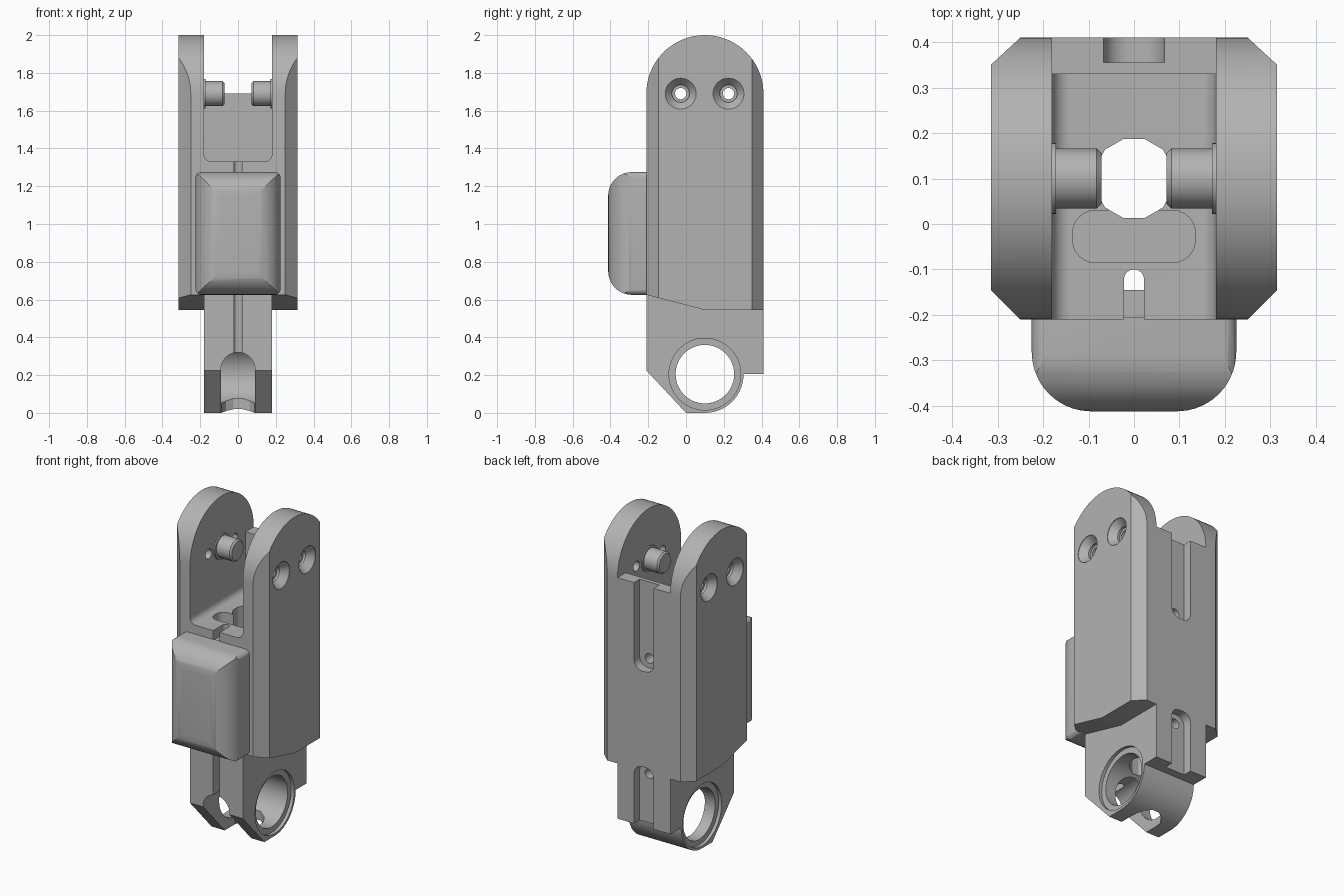
import bpy, bmesh, math
from mathutils import Vector

if "Cube" in bpy.data.objects:
    bpy.data.objects.remove(bpy.data.objects["Cube"])

grey = bpy.data.materials.new("plain_grey")
grey.diffuse_color = (0.45, 0.45, 0.45, 1)
grey.use_nodes = True
grey.node_tree.nodes["Principled BSDF"].inputs["Base Color"].default_value = grey.diffuse_color


def make(name, bm):
    bmesh.ops.recalc_face_normals(bm, faces=bm.faces)
    me = bpy.data.meshes.new(name)
    bm.to_mesh(me)
    bm.free()
    me.materials.append(grey)
    ob = bpy.data.objects.new(name, me)
    bpy.context.collection.objects.link(ob)
    return ob


def prism(name, pts, axis, lo, hi):
    """Extrude a 2D outline along x (y,z), y (x,z) or z (x,y)."""
    place = {'x': lambda a, b, t: (t, a, b),
             'y': lambda a, b, t: (a, t, b),
             'z': lambda a, b, t: (a, b, t)}[axis]
    bm = bmesh.new()
    r0 = [bm.verts.new(place(a, b, lo)) for a, b in pts]
    r1 = [bm.verts.new(place(a, b, hi)) for a, b in pts]
    n = len(pts)
    bm.faces.new(r0)
    bm.faces.new(r1)
    for i in range(n):
        j = (i + 1) % n
        bm.faces.new((r0[i], r0[j], r1[j], r1[i]))
    return make(name, bm)


def lathe(name, profile, y, z, n=40):
    """Turn (x, radius) stations around an x-direction axis."""
    bm = bmesh.new()
    rings = []
    for x, r in profile:
        rings.append([bm.verts.new((x, y + r * math.cos(2 * math.pi * i / n),
                                    z + r * math.sin(2 * math.pi * i / n))) for i in range(n)])
    bm.faces.new(rings[0])
    bm.faces.new(rings[-1])
    for a, b in zip(rings, rings[1:]):
        for i in range(n):
            j = (i + 1) % n
            bm.faces.new((a[i], a[j], b[j], b[i]))
    return make(name, bm)


def arc(cx, cy, r, a0, a1, n):
    return [(cx + r * math.cos(math.radians(a0 + (a1 - a0) * i / n)),
             cy + r * math.sin(math.radians(a0 + (a1 - a0) * i / n))) for i in range(n + 1)]


def rounded(x0, y0, x1, y1, bl=0, br=0, tr=0, tl=0, n=10):
    """Rectangle outline with a radius per corner."""
    pts = []
    for cx, cy, sx, sy, r, a in ((x0, y0, 1, 1, bl, 180), (x1, y0, -1, 1, br, 270),
                                 (x1, y1, -1, -1, tr, 0), (x0, y1, 1, -1, tl, 90)):
        pts += arc(cx + sx * r, cy + sy * r, r, a, a + 90, n) if r else [(cx, cy)]
    return pts


def combine(target, other, op='DIFFERENCE'):
    mod = target.modifiers.new("bool", 'BOOLEAN')
    mod.operation, mod.solver, mod.object = op, 'EXACT', other
    dg = bpy.context.evaluated_depsgraph_get()
    me = bpy.data.meshes.new_from_object(target.evaluated_get(dg))
    target.modifiers.clear()
    target.data = me
    bpy.data.objects.remove(other)


# Main body: arched side outline crossed with a chamfered plan outline
CY, PZ, BZ = 0.10, 1.69, 0.205
side = [(-0.21, 0.625), (CY, 0.545), (0.41, 0.545)] + arc(CY, PZ, 0.31, 0, 180, 40)
body = prism("link_body", side, 'x', -0.315, 0.315)
plan = [(-0.25, -0.21), (0.25, -0.21), (0.315, -0.145), (0.315, 0.35),
        (0.25, 0.41), (-0.25, 0.41), (-0.315, 0.35), (-0.315, -0.145)]
combine(body, prism("plan", plan, 'z', 0.3, 2.2), 'INTERSECT')

# Lower tongue with its rounded nose
tongue = [(-0.21, 0.75), (-0.21, 0.225), (0.0, 0.0)] + arc(CY, BZ, BZ, 270, 360, 16)
tongue += [(0.41, BZ), (0.41, 0.75)]
combine(body, prism("tongue", tongue, 'x', -0.18, 0.18), 'UNION')

# Fork gap, with a low wall left at the back
combine(body, prism("gap", rounded(-0.18, 1.33, 0.18, 2.1, 0.04, 0.04), 'y', -0.4, 0.33))
combine(body, prism("gap_top", rounded(-0.18, PZ, 0.18, 2.1), 'y', 0.2, 0.5))

# Cross bore with shallow counterbores
combine(body, lathe("bore", [(-0.3, 0.19), (-0.16, 0.19), (-0.16, 0.155),
                             (0.16, 0.155), (0.16, 0.19), (0.3, 0.19)], CY, BZ, 56))

# Vertical bore, front arch opening, cable groove and floor pocket
combine(body, prism("shaft", arc(0, CY, 0.09, 15, 345, 11), 'z', -0.1, 1.45))
combine(body, prism("arch", rounded(-0.09, -0.1, 0.09, 0.32, 0, 0, 0.089, 0.089), 'y', -0.4, CY))
combine(body, prism("groove", rounded(-0.022, -0.3, 0.022, -0.10, 0, 0, 0.0215, 0.0215, 6),
                    'z', 0.15, 1.45))
combine(body, prism("pocket", rounded(-0.135, -0.085, 0.135, 0.03, 0.05, 0.05, 0.05, 0.05, 6),
                    'z', 0.7, 1.45))

# Back slots with cable holes
for z0, z1, hz, low in ((1.16, 1.8, 1.22, True), (0.1, 0.57, 0.51, False)):
    r = (0.055, 0.055, 0, 0) if low else (0, 0, 0.055, 0.055)
    combine(body, prism("slot", rounded(-0.067, z0, 0.067, z1, *r), 'y', 0.355, 0.5))
    combine(body, prism("cable_hole", arc(0, hz, 0.03, 0, 345, 23), 'y', CY, 0.45))

# Countersunk screw holes in both cheeks
for s in (-1, 1):
    for y in (-0.028, 0.225):
        combine(body, lathe("screw_hole", [(s * 0.34, 0.082), (s * 0.312, 0.082), (s * 0.27, 0.046),
                                           (s * 0.255, 0.046), (s * 0.255, 0.03), (s * 0.14, 0.03)],
                            y, PZ, 28))

# Pivot pins with collars
pins = []
for s, side_name in ((-1, "left"), (1, "right")):
    pins.append(lathe(side_name + "_pin", [(s * 0.072, 0.056), (s * 0.082, 0.066), (s * 0.172, 0.066),
                                           (s * 0.172, 0.078), (s * 0.19, 0.078)], CY, PZ))

# Front cover: three rounded outlines crossed together
cover = prism("front_cover", rounded(-0.225, -0.412, 0.225, -0.205, 0.13, 0.13), 'z', 0.5, 1.4)
combine(cover, prism("cut_side", rounded(-0.412, 0.625, -0.205, 1.275, 0.125, 0, 0, 0.125),
                     'x', -0.4, 0.4), 'INTERSECT')
combine(cover, prism("cut_front", rounded(-0.225, 0.625, 0.225, 1.275, 0.03, 0.03, 0.03, 0.03, 5),
                     'y', -0.6, 0), 'INTERSECT')
# Rib that plugs the cable groove behind the cover
rib = prism("cover_rib", rounded(-0.022, 0.63, 0.022, 1.27), 'y', -0.22, -0.145)

# Smooth the curved surfaces, keep the hard edges
for ob in [body, cover, rib] + pins:
    bpy.ops.object.select_all(action='DESELECT')
    ob.select_set(True)
    bpy.context.view_layer.objects.active = ob
    bpy.ops.object.shade_smooth_by_angle(angle=math.radians(25))
